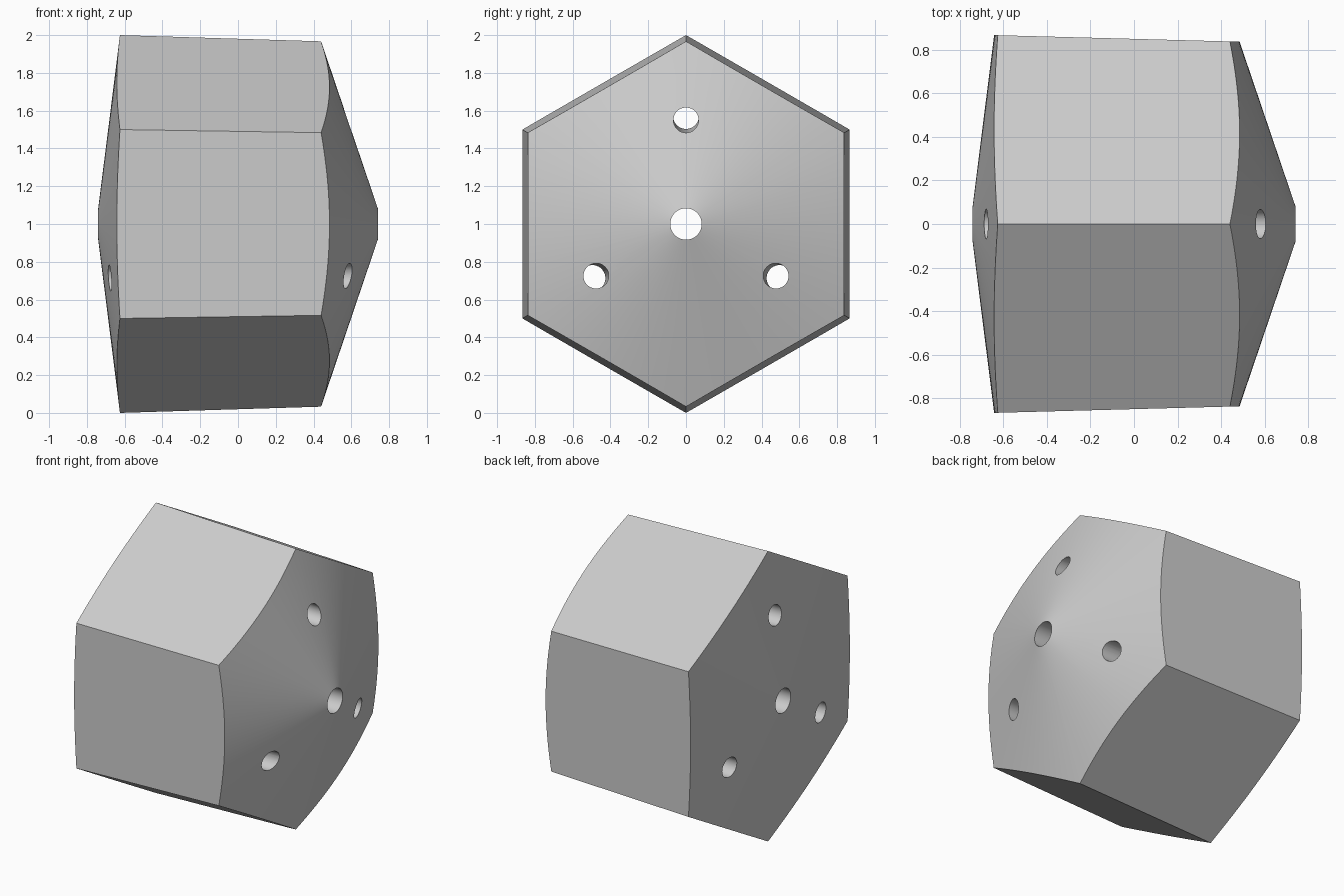
import bpy
import bmesh
from math import sin, cos, pi, radians

cube = bpy.data.objects.get("Cube")
if cube:
    bpy.data.objects.remove(cube, do_unlink=True)

grey = bpy.data.materials.new("plain grey")
grey.use_nodes = True
colour = (0.6, 0.6, 0.6, 1)
grey.diffuse_color = colour
grey.node_tree.nodes["Principled BSDF"].inputs["Base Color"].default_value = colour

CENTRE_Z = 1.0


def loft(name, rings, sides, angle=0.0, closed=False):
    """Solid along x; each ring is (x, radius, offset from the axis towards angle)."""
    bm = bmesh.new()
    loops = []
    for x, r, off in rings:
        loops.append([bm.verts.new((
            x,
            off * cos(angle) + r * cos(pi / 2 + 2 * pi * i / sides),
            CENTRE_Z + off * sin(angle) + r * sin(pi / 2 + 2 * pi * i / sides)))
            for i in range(sides)])
    pairs = list(zip(loops, loops[1:]))
    if closed:
        pairs.append((loops[-1], loops[0]))
    else:
        bm.faces.new(loops[0])
        bm.faces.new(loops[-1])
    for a, b in pairs:
        for i in range(sides):
            j = (i + 1) % sides
            bm.faces.new((a[i], a[j], b[j], b[i]))
    bmesh.ops.recalc_face_normals(bm, faces=bm.faces)
    mesh = bpy.data.meshes.new(name)
    bm.to_mesh(mesh)
    bm.free()
    mesh.materials.append(grey)
    obj = bpy.data.objects.new(name, mesh)
    bpy.context.collection.objects.link(obj)
    return obj


def cut(target, tool, operation):
    """Apply a boolean and discard the helper."""
    mod = target.modifiers.new(tool.name, 'BOOLEAN')
    mod.operation = operation
    mod.solver = 'EXACT'
    mod.object = tool
    bpy.ops.object.modifier_apply(modifier=mod.name)
    bpy.data.objects.remove(tool, do_unlink=True)


# Double cone with the central bore
bore, rim = 0.083, 1.1
body = loft("hexagonal_block", [
    (-0.74, bore, 0),
    (-0.74 + 0.115 * (rim - bore) / 0.917, rim, 0),
    (0.74 - 0.3 * (rim - bore) / 0.884, rim, 0),
    (0.74, bore, 0)], 120, closed=True)
bpy.ops.object.select_all(action='DESELECT')
bpy.context.view_layer.objects.active = body
body.select_set(True)

# Slightly tapered hexagonal sides
taper = (1.0 - 0.967) / 1.065
hexagon = loft("hexagon_cutter", [(x, 1.0 - taper * (x + 0.625), 0) for x in (-0.9, 0.9)], 6)
cut(body, hexagon, 'INTERSECT')

# Three bores that converge towards the right-hand tip
for k in range(3):
    tool = loft(f"bore_cutter_{k}", [(-0.9, 0.069, 0.576), (0.9, 0.066, 0.544)],
                48, angle=radians(90 + 120 * k))
    cut(body, tool, 'DIFFERENCE')

body.select_set(True)
bpy.ops.object.shade_smooth_by_angle(angle=radians(25))
